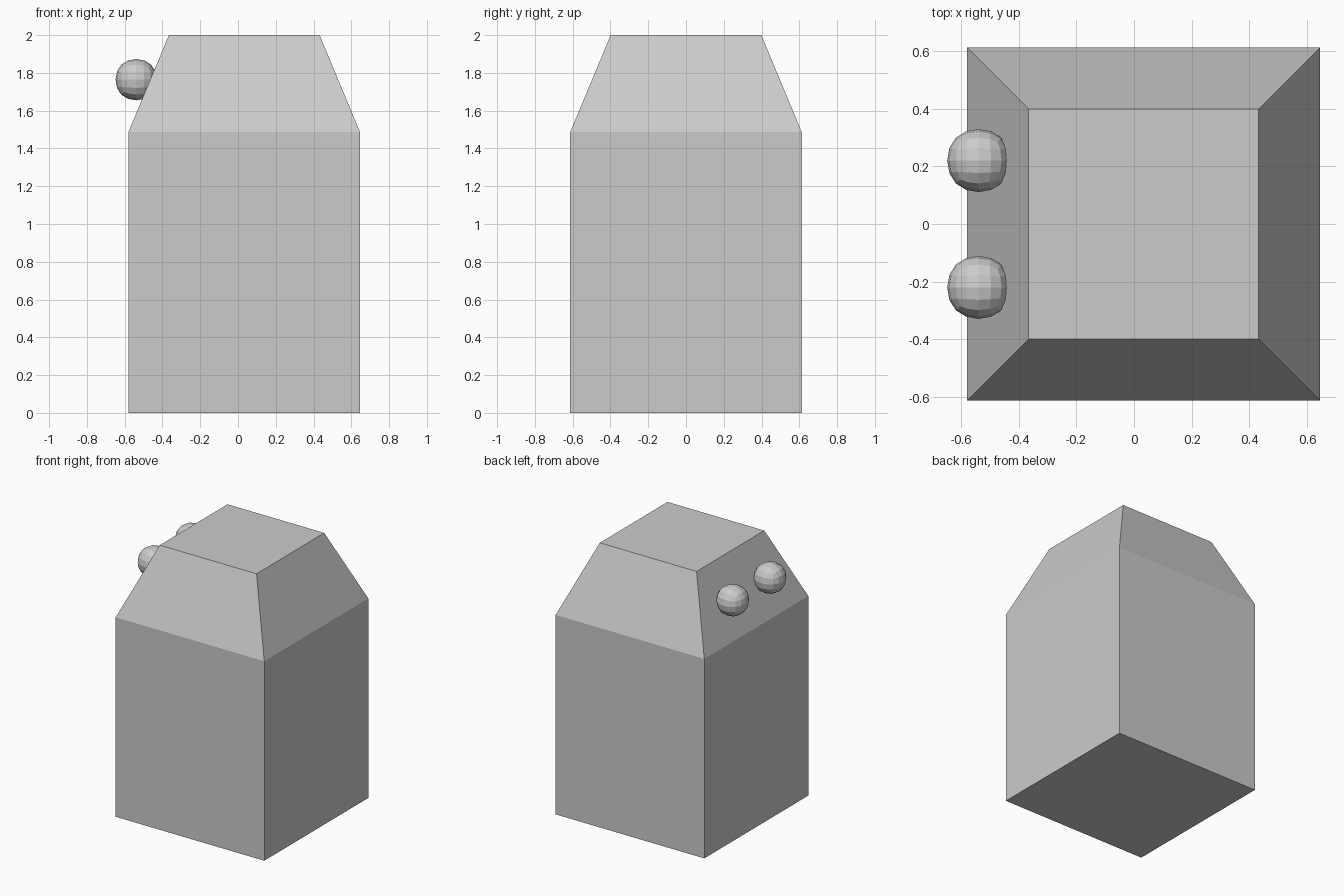
import bpy, bmesh

if "Cube" in bpy.data.objects:
    bpy.data.objects.remove(bpy.data.objects["Cube"])

CENTER_X = 0.033

# Body: square block whose top is drawn in to a tapered shoulder
rings = [(0.613, 0.0), (0.613, 1.487), (0.399, 2.0)]
bm = bmesh.new()
loops = [[bm.verts.new((CENTER_X + sx * h, sy * h, z))
          for sx, sy in ((-1, -1), (1, -1), (1, 1), (-1, 1))]
         for h, z in rings]
for low, high in zip(loops, loops[1:]):
    for i in range(4):
        j = (i + 1) % 4
        bm.faces.new((low[i], low[j], high[j], high[i]))
bm.faces.new(loops[0][::-1])
bm.faces.new(loops[-1])
mesh = bpy.data.meshes.new("body")
bm.to_mesh(mesh)
bm.free()
bpy.context.collection.objects.link(bpy.data.objects.new("body", mesh))

# Eyes: faceted balls from subdivided cubes, half sunk in the left slope
for side, y in (("front", -0.22), ("back", 0.22)):
    bpy.ops.mesh.primitive_cube_add(size=0.26, location=(-0.539, y, 1.764))
    eye = bpy.context.object
    eye.name = side + "_eye"
    sub = eye.modifiers.new("round", 'SUBSURF')
    sub.levels = sub.render_levels = 2
